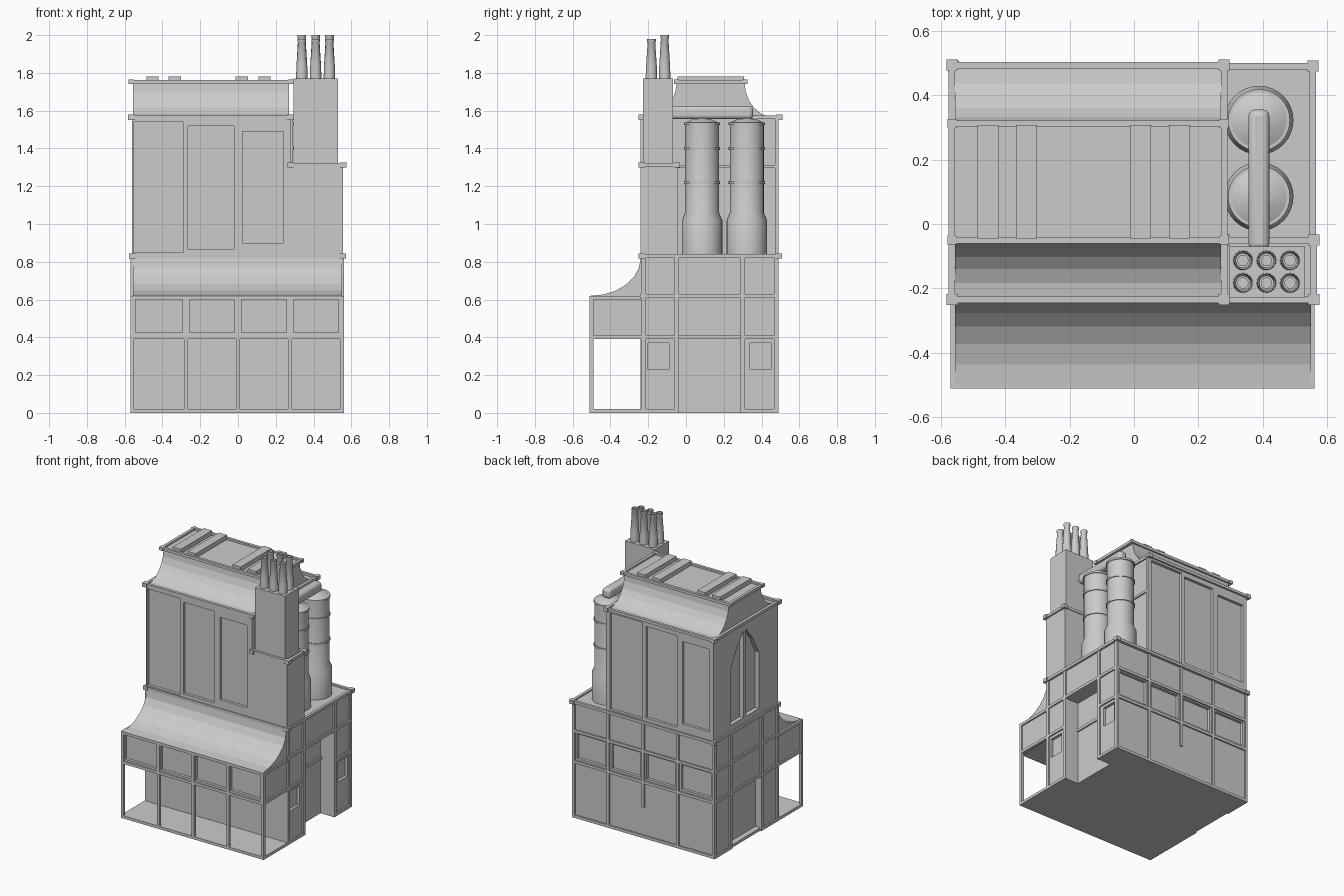
import bpy
import bmesh
from math import sin, cos, pi
from mathutils import Matrix, Vector

default_cube = bpy.data.objects.get("Cube")
if default_cube:
    bpy.data.objects.remove(default_cube, do_unlink=True)

stone = bpy.data.materials.new("stone grey")
stone.use_nodes = True
stone.diffuse_color = (0.6, 0.6, 0.6, 1)
stone.node_tree.nodes["Principled BSDF"].inputs["Base Color"].default_value = stone.diffuse_color


def finish(name, bm):
    """Turn a bmesh into a named object with the stone material."""
    bmesh.ops.recalc_face_normals(bm, faces=bm.faces)
    mesh = bpy.data.meshes.new(name)
    bm.to_mesh(mesh)
    bm.free()
    mesh.materials.append(stone)
    obj = bpy.data.objects.new(name, mesh)
    bpy.context.scene.collection.objects.link(obj)
    return obj


def add_box(bm, x, y, z):
    """Add a box given its (low, high) span on each axis."""
    centre = Vector([sum(span) / 2 for span in (x, y, z)])
    size = Vector([span[1] - span[0] for span in (x, y, z)])
    bmesh.ops.create_cube(bm, size=1, matrix=Matrix.Translation(centre) @ Matrix.Diagonal(size).to_4x4())


def boxes(name, spans):
    bm = bmesh.new()
    for x, y, z in spans:
        add_box(bm, x, y, z)
    return finish(name, bm)


def add_prism(bm, profile, x):
    """Extrude a (y, z) outline along x."""
    face = bm.faces.new([bm.verts.new((x[0], y, z)) for y, z in profile])
    moved = bmesh.ops.extrude_face_region(bm, geom=[face])["geom"]
    bmesh.ops.translate(bm, vec=(x[1] - x[0], 0, 0), verts=[v for v in moved if isinstance(v, bmesh.types.BMVert)])


def prism(name, profile, x):
    bm = bmesh.new()
    add_prism(bm, profile, x)
    return finish(name, bm)


def lathe(name, profile, spot, sides):
    """Spin an (r, z) outline into a smooth round part."""
    bm = bmesh.new()
    verts = [bm.verts.new((r, 0, z)) for r, z in profile]
    edges = [bm.edges.new(pair) for pair in zip(verts, verts[1:])]
    bmesh.ops.spin(bm, geom=verts + edges, cent=(0, 0, 0), axis=(0, 0, 1), angle=2 * pi, steps=sides)
    bmesh.ops.remove_doubles(bm, verts=bm.verts, dist=0.0005)
    bmesh.ops.translate(bm, vec=spot, verts=bm.verts)
    smooth(finish(name, bm))


def smooth(obj):
    bpy.ops.object.select_all(action="DESELECT")
    obj.select_set(True)
    bpy.context.view_layer.objects.active = obj
    bpy.ops.object.shade_smooth_by_angle(angle=0.6)


def cut(target, cutter):
    cutter.hide_render = True
    cutter.hide_set(True)
    cutter.display_type = "WIRE"
    mod = target.modifiers.new("recesses", "BOOLEAN")
    mod.operation = "DIFFERENCE"
    mod.solver = "EXACT"
    mod.object = cutter


def around(value, half):
    return (value - half, value + half)


def cornice(name, x, y, z, half=0.01, knob=0.017):
    """Rectangular rail with a small cube at each corner."""
    spans = [(x, around(b, half), around(z, half)) for b in y]
    spans += [(around(a, half), y, around(z, half)) for a in x]
    spans += [(around(a, knob), around(b, knob), around(z, knob * 0.8)) for a in x for b in y]
    return boxes(name, spans)


def sweep(start, end, steps=6):
    """Concave quarter curve, level at the start and upright at the end."""
    turns = [i * pi / 2 / steps for i in range(steps + 1)]
    return [(start[0] + (end[0] - start[0]) * sin(t), start[1] + (end[1] - start[1]) * (1 - cos(t)))
            for t in turns]


LEFT, RIGHT, FRONT, BACK, PORCH = -0.57, 0.56, -0.24, 0.49, -0.51
TOWER = 0.28
LEDGE, BAND, DECK, EAVES = 0.4, 0.62, 0.83, 1.56
columns = [-0.56, -0.275, 0, 0.275, 0.55]
bays = list(zip(columns, columns[1:]))
side_posts = [-0.225, -0.05, 0.3, 0.478]
alcove = (-0.04, 0.29)

# Lower storey, with the entrance alcove, doorway and windows cut in
lower = boxes("lower_storey", [((LEFT + 0.01, RIGHT - 0.01), (FRONT, BACK - 0.01), (0, DECK))])
holes = [((0.45, 0.6), alcove, (-0.1, BAND - 0.01)),
         ((-0.6, LEFT + 0.05), alcove, (0.02, LEDGE - 0.01))]
holes += [((RIGHT - 0.03, 0.6), around(y, 0.055), (0.23, 0.37)) for y in (-0.145, 0.395)]
holes += [((a + 0.025, b - 0.025), (BACK - 0.03, 0.6), (0.425, 0.6)) for a, b in bays]
cut(lower, boxes("lower_storey_cutter", holes))

# Posts and rails framing the lower storey
frame = []
for x in columns:
    foot = 0.22 if x == 0 else 0
    frame.append((around(x, 0.01), (BACK - 0.02, BACK), (foot, DECK)))
for face in ((LEFT, LEFT + 0.02), (RIGHT - 0.02, RIGHT)):
    frame += [(face, around(y, 0.012), (0, DECK)) for y in side_posts]
    frame += [(face, (FRONT, BACK), around(z, 0.01)) for z in (BAND,)]
    frame += [(face, span, around(LEDGE, 0.01)) for span in ((FRONT, -0.04), (0.29, BACK))]
    frame += [(face, span, (0, 0.02)) for span in ((FRONT, -0.04), (0.29, BACK))]
frame += [((LEFT, RIGHT), (BACK - 0.02, BACK), around(z, 0.01)) for z in (0.01, LEDGE, BAND)]
frame.append(((LEFT, LEFT + 0.02), alcove, around(LEDGE, 0.01)))
frame.append(((0.44, 0.46), alcove, around(LEDGE, 0.01)))
boxes("lower_frame", frame)
cornice("lower_cornice", (LEFT + 0.01, RIGHT - 0.005), (FRONT + 0.005, BACK), DECK)

# Open porch: floor, posts, panelled band and sweeping roof
boxes("porch_floor", [((LEFT, RIGHT), (PORCH, FRONT), (0, 0.02))])
posts = [(around(x, 0.01), (PORCH, PORCH + 0.02), (0, BAND)) for x in columns]
posts += [((LEFT, RIGHT), (PORCH, PORCH + 0.02), around(z, 0.01)) for z in (LEDGE, BAND - 0.01)]
posts += [(around(x, 0.01), (PORCH, FRONT), around(z, 0.01)) for x in (columns[0], columns[-1])
          for z in (LEDGE, BAND - 0.01)]
boxes("porch_frame", posts)
band = boxes("porch_band", [((LEFT + 0.01, RIGHT - 0.01), (PORCH + 0.005, FRONT), (LEDGE, BAND))])
cut(band, boxes("porch_band_cutter", [((a + 0.018, b - 0.018), (-0.6, PORCH + 0.025), (0.425, 0.6))
                                      for a, b in bays]))
prism("porch_roof", sweep((PORCH + 0.005, BAND), (FRONT, DECK - 0.01)) + [(FRONT, BAND)],
      (LEFT + 0.015, RIGHT - 0.01))

# Main tower with recessed panels, stepped in size, and a pointed side window
tower = boxes("tower", [((LEFT + 0.01, TOWER), (FRONT, BACK), (DECK, EAVES))])
panels = [(-0.55, -0.29, 0.85, 1.54), (-0.265, -0.02, 0.865, 1.52), (0.025, 0.24, 0.9, 1.49)]
bm = bmesh.new()
for a, b, low, high in panels:
    add_box(bm, (a, b), (-0.4, FRONT + 0.02), (low, high))
    add_box(bm, (-0.29 - b, -0.29 - a), (BACK - 0.02, 0.6), (low, high))
for side in (-1, 1):
    outline = [(0.015, 0.88), (0.16, 0.88), (0.16, 1.28), (0.09, 1.41), (0.015, 1.5)]
    add_prism(bm, [(0.135 + side * y, z) for y, z in outline], (-0.7, LEFT + 0.04))
cut(tower, finish("tower_cutter", bm))
boxes("tower_side_trim", [((TOWER, TOWER + 0.01), (FRONT, BACK), around(1.305, 0.008)),
                          ((TOWER, TOWER + 0.01), (BACK - 0.02, BACK), (DECK, EAVES))])
cornice("tower_cornice", (LEFT + 0.005, TOWER), (FRONT + 0.005, BACK + 0.003), EAVES + 0.005)

# Flared tower roof with a flat ridge and cross strips
front_curve = sweep((FRONT + 0.01, EAVES), (-0.05, 1.75))
back_curve = sweep((BACK - 0.01, EAVES), (0.31, 1.75))
prism("tower_roof", front_curve + back_curve[::-1], (LEFT + 0.015, TOWER - 0.01))
cornice("ridge_cornice", (LEFT + 0.005, TOWER), (-0.05, 0.312), 1.753, knob=0.014)
boxes("ridge_strips", [(around(x, 0.032), (-0.045, 0.307), (1.74, 1.782))
                       for x in (-0.453, -0.335, 0.02, 0.14)])

# Stair turret carrying the chimney
boxes("turret", [((TOWER - 0.01, RIGHT - 0.003), (FRONT, -0.045), (DECK, 1.31))])
cornice("turret_cornice", (TOWER, RIGHT - 0.002), (FRONT + 0.005, -0.05), 1.313)
boxes("chimney", [((0.295, 0.53), (-0.228, -0.07), (1.3, 1.77))])
for x in (0.338, 0.411, 0.484):
    for y, top in ((-0.183, 1.98), (-0.113, 2)):
        lathe("chimney_pot", [(0.031, 1.76), (0.029, 1.83), (0.02, top - 0.02), (0.023, top - 0.015),
                              (0.023, top), (0.016, top), (0.016, top - 0.05), (0, top - 0.05)],
              (x, y, 0), 16)

# Tanks on the deck, with hoops and domed lids
for y in (0.085, 0.322):
    lathe("tank", [(0.107, DECK - 0.01), (0.107, 1.02), (0.09, 1.06), (0.09, 1.53), (0, 1.53)],
          (0.388, y, 0), 32)
    for z in (1.22, 1.4, 1.53):
        lathe("tank_hoop", [(0.085, z - 0.007), (0.096, z - 0.007), (0.096, z + 0.007), (0.085, z + 0.007)],
              (0.388, y, 0), 32)
    lathe("tank_lid", [(0.09, 1.535), (0.05, 1.555), (0, 1.565)], (0.388, y, 0), 32)

# Duct running from the tanks to the chimney
duct = boxes("tank_duct", [((0.355, 0.42), (-0.08, 0.355), (1.555, 1.625))])
bevel = duct.modifiers.new("rounded", "BEVEL")
bevel.width = 0.02
bevel.segments = 3
smooth(duct)
